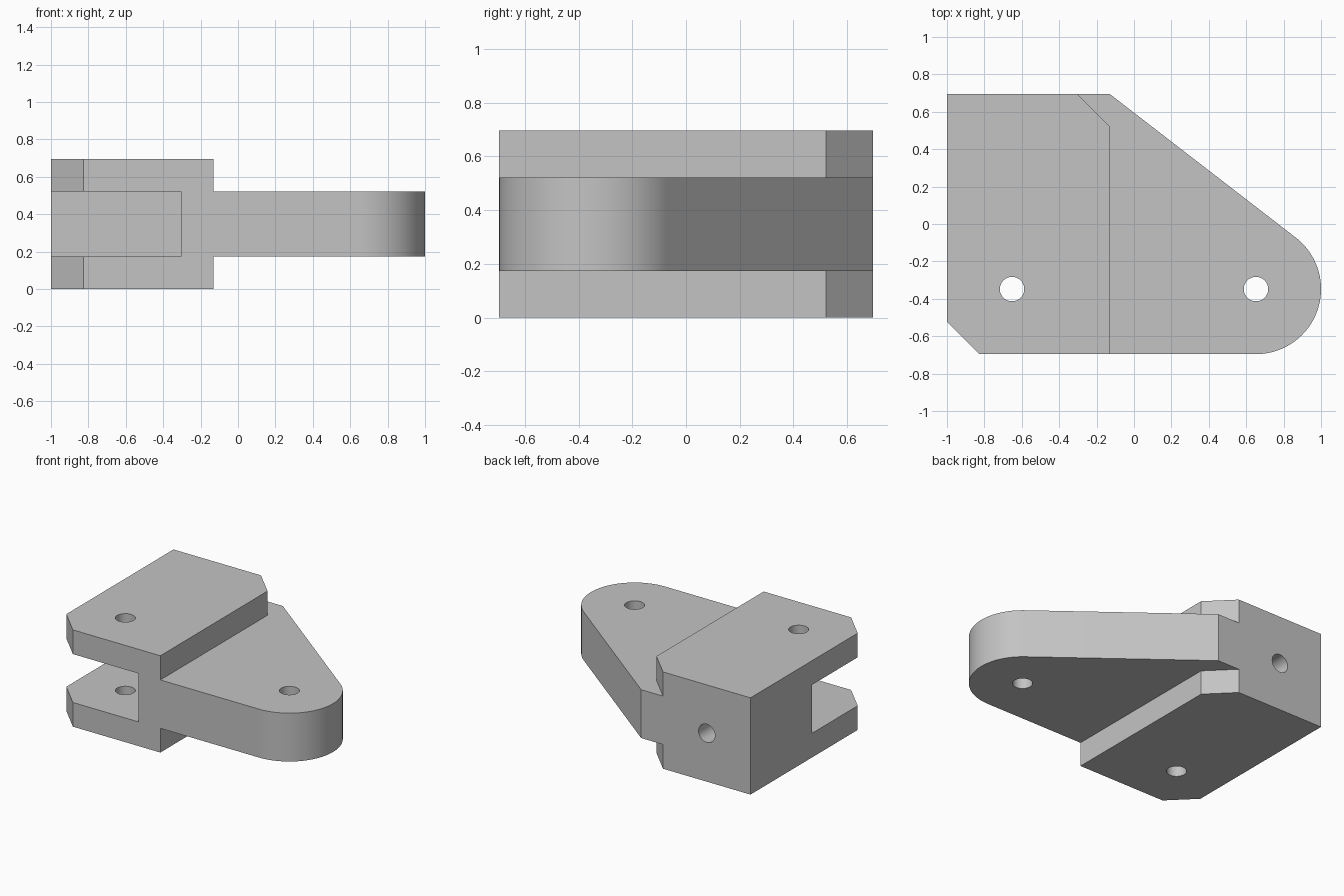
import bpy, bmesh, math
from mathutils import Matrix, Vector

cube = bpy.data.objects.get("Cube")
if cube:
    bpy.data.objects.remove(cube, do_unlink=True)

# Work on a 23 x 16 x 8 module grid, scaled so the length is 2
U = 2 / 23
LENGTH, DEPTH, HEIGHT = 23, 16, 8
HOLE_R = 0.75
TO_WORLD = Matrix.Scale(U, 4) @ Matrix.Translation((-LENGTH / 2, -DEPTH / 2, 0))

grey = bpy.data.materials.new("plain_grey")
grey.use_nodes = True
colour = (0.55, 0.55, 0.55, 1)
grey.diffuse_color = colour
grey.node_tree.nodes["Principled BSDF"].inputs["Base Color"].default_value = colour


def add_object(name, bm):
    bmesh.ops.recalc_face_normals(bm, faces=bm.faces)
    bm.transform(TO_WORLD)
    mesh = bpy.data.meshes.new(name)
    bm.to_mesh(mesh)
    bm.free()
    mesh.materials.append(grey)
    obj = bpy.data.objects.new(name, mesh)
    bpy.context.collection.objects.link(obj)
    return obj


def prism(name, outline, z0, z1):
    bm = bmesh.new()
    face = bm.faces.new([bm.verts.new((x, y, z0)) for x, y in outline])
    top = bmesh.ops.extrude_face_region(bm, geom=[face])
    verts = [g for g in top["geom"] if isinstance(g, bmesh.types.BMVert)]
    bmesh.ops.translate(bm, verts=verts, vec=(0, 0, z1 - z0))
    return add_object(name, bm)


def drill(name, centre, length, turn=0):
    bm = bmesh.new()
    bmesh.ops.create_cone(
        bm, cap_ends=True, segments=48, radius1=HOLE_R, radius2=HOLE_R, depth=length,
        matrix=Matrix.Translation(centre) @ Matrix.Rotation(turn, 4, "X"))
    return add_object(name, bm)


def combine(target, tool, operation):
    mod = target.modifiers.new(tool.name, "BOOLEAN")
    mod.operation, mod.solver, mod.object = operation, "EXACT", tool
    bpy.context.view_layer.objects.active = target
    bpy.ops.object.modifier_apply(modifier=mod.name)
    bpy.data.objects.remove(tool, do_unlink=True)


# Fork block with two chamfered corners
bracket = prism("hinge_bracket",
                [(2, 0), (10, 0), (10, 14), (8, 16), (0, 16), (0, 2)], 0, HEIGHT)

# Tapered arm: round end, with its sloped edge tangent to the arc
end = Vector((19, 4))
shoulder = Vector((10, 16))
to_shoulder = shoulder - end
stop = math.atan2(to_shoulder.y, to_shoulder.x) - math.acos(4 / to_shoulder.length)
start, steps = -math.pi / 2, 48
arc = []
for i in range(steps + 1):
    a = start + (stop - start) * i / steps
    arc.append((end.x + 4 * math.cos(a), end.y + 4 * math.sin(a)))
arm = prism("arm", [(5, 0)] + arc + [tuple(shoulder), (5, 16)], 2, 6)
combine(bracket, arm, "UNION")

# Slot between the fork plates
slot = prism("slot_cutter", [(-1, -1), (8, -1), (8, 8), (-1, 8)], 2, 6)
combine(bracket, slot, "DIFFERENCE")

# Upright pin holes and the blind hole in the back
for cutter in (drill("fork_hole", (4, 4, 4), 12),
               drill("arm_hole", (19, 4, 4), 12),
               drill("back_hole", (4, 16, 4), 10, math.pi / 2)):
    combine(bracket, cutter, "DIFFERENCE")

# Smooth the round surfaces, keep the machined edges sharp
bpy.ops.object.select_all(action="DESELECT")
bracket.select_set(True)
bpy.context.view_layer.objects.active = bracket
bpy.ops.object.shade_smooth_by_angle(angle=math.radians(25))
